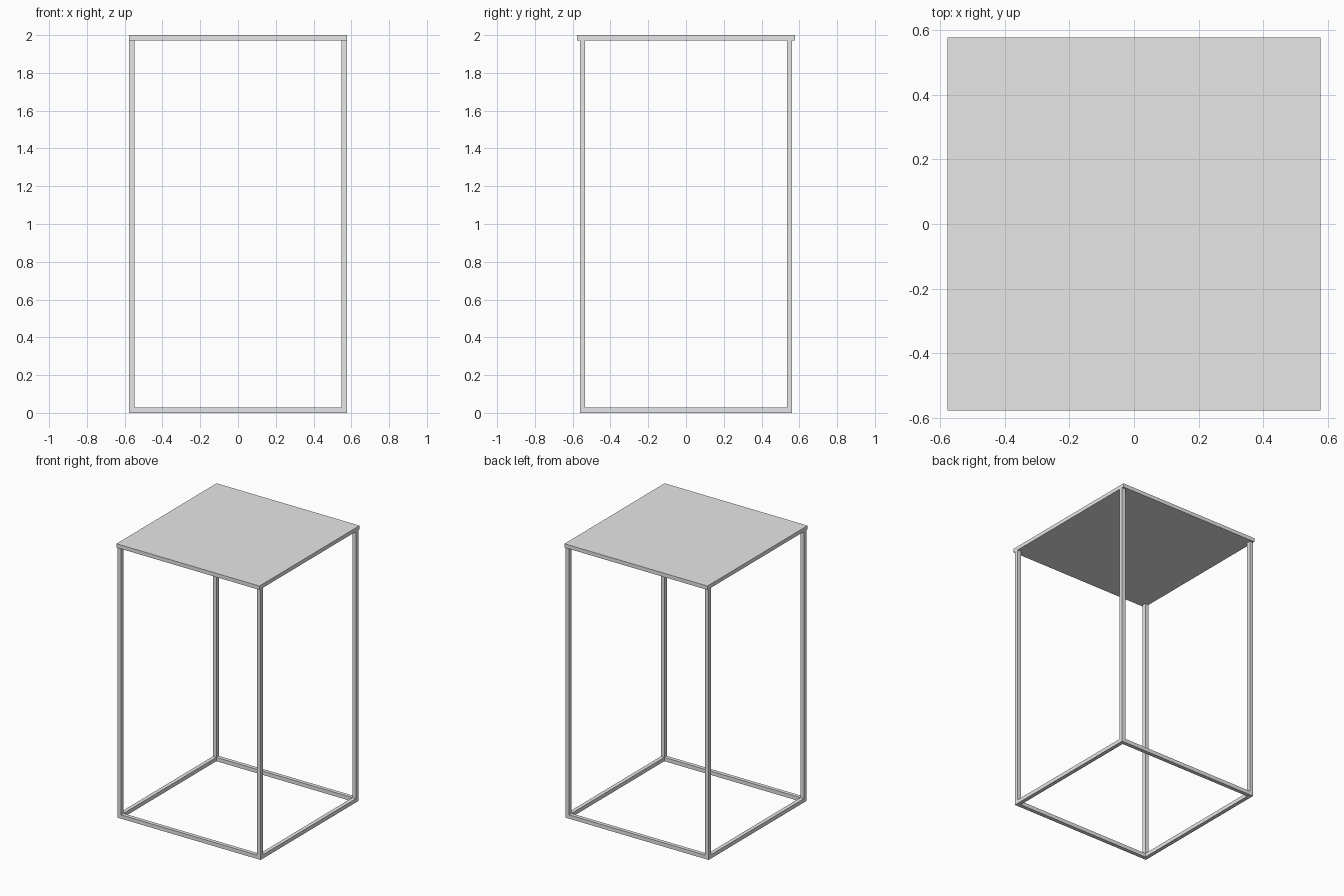
import bpy

cube = bpy.data.objects.get("Cube")
if cube:
    bpy.data.objects.remove(cube, do_unlink=True)

grey = bpy.data.materials.new("light grey")
grey.use_nodes = True
colour = (0.8, 0.8, 0.8, 1)
grey.diffuse_color = colour
grey.node_tree.nodes["Principled BSDF"].inputs["Base Color"].default_value = colour


def box(name, low, high):
    """Add a box spanning two opposite corners."""
    bpy.ops.mesh.primitive_cube_add(size=1)
    obj = bpy.context.object
    obj.name = name
    for v in obj.data.vertices:
        v.co = [high[i] if v.co[i] > 0 else low[i] for i in range(3)]
    obj.data.materials.append(grey)
    return obj


HALF = 0.576      # half width of the top
DEPTH = 0.562     # half depth of the leg frame
BAR = 0.028       # thickness of the square bars
TOP = 2.0

# Table top, overhanging the frame at front and back
box("table_top", (-HALF, -HALF, TOP - BAR), (HALF, HALF, TOP))

# Four legs
for side, sx in (("left", 1), ("right", -1)):
    for end, sy in (("front", -1), ("back", 1)):
        xs = sorted((sx * HALF, sx * (HALF - BAR)))
        ys = sorted((sy * DEPTH, sy * (DEPTH - BAR)))
        box(f"{end}_{side}_leg", (xs[0], ys[0], 0), (xs[1], ys[1], TOP - BAR))

# Floor rails between the legs
for end, sy in (("front", -1), ("back", 1)):
    ys = sorted((sy * DEPTH, sy * (DEPTH - BAR)))
    box(f"{end}_floor_rail", (BAR - HALF, ys[0], 0), (HALF - BAR, ys[1], BAR))
for side, sx in (("left", 1), ("right", -1)):
    xs = sorted((sx * HALF, sx * (HALF - BAR)))
    box(f"{side}_floor_rail", (xs[0], BAR - DEPTH, 0), (xs[1], DEPTH - BAR, BAR))
